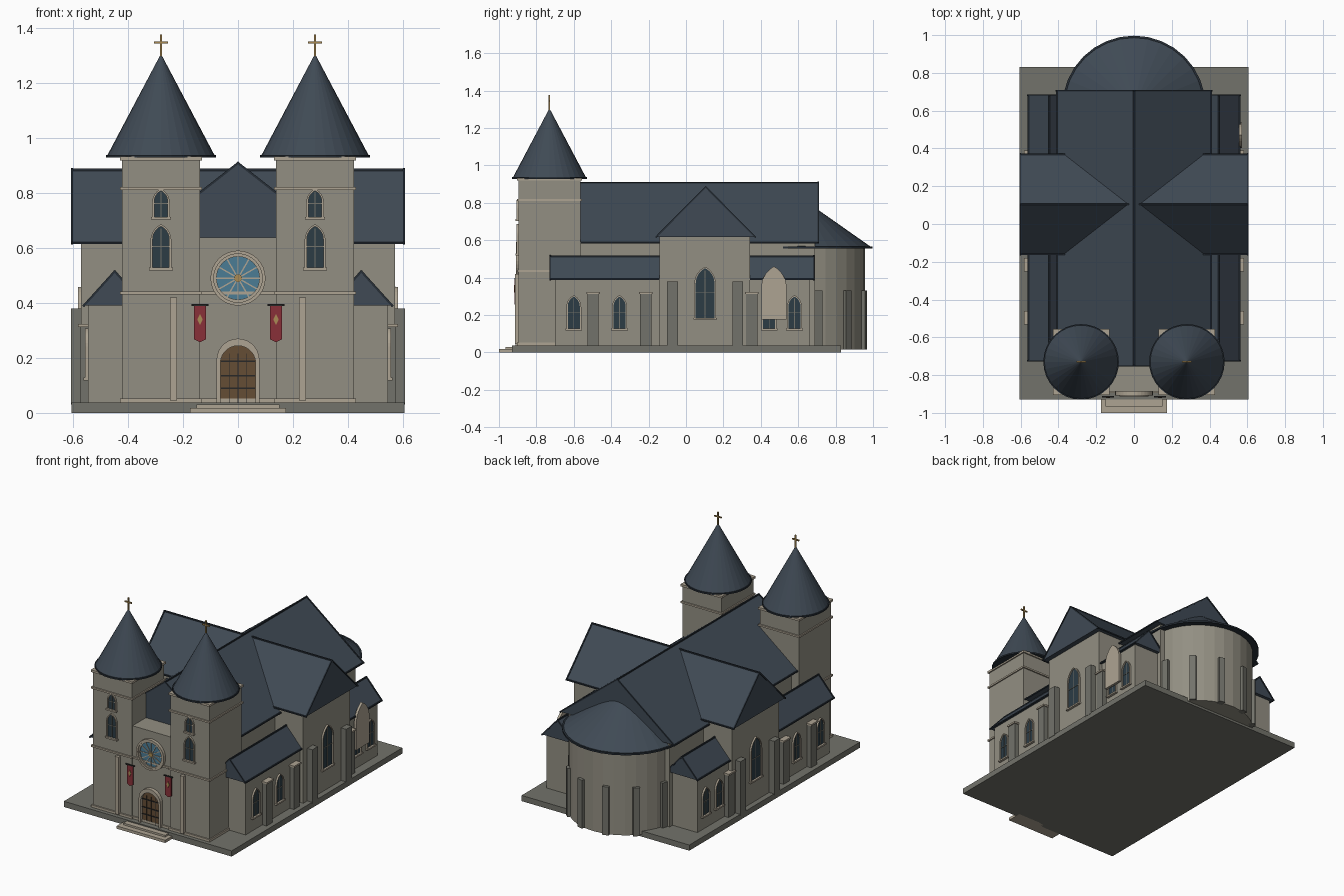
import bpy, bmesh, math
from mathutils import Vector

if "Cube" in bpy.data.objects:
    bpy.data.objects.remove(bpy.data.objects["Cube"])


def mat(name, r, g, b):
    m = bpy.data.materials.new(name)
    m.diffuse_color = (r, g, b, 1)
    m.use_nodes = True
    m.node_tree.nodes["Principled BSDF"].inputs["Base Color"].default_value = m.diffuse_color
    return m


WALL = mat("wall_stone", .29, .275, .225)
TRIM = mat("trim_stone", .42, .37, .29)
GREY = mat("grey_stone", .17, .17, .145)
ROOF = mat("slate", .05, .068, .09)
EDGE = mat("roof_edge", .02, .028, .038)
GLASS = mat("dark_glass", .025, .045, .06)
BLUE = mat("rose_glass", .07, .2, .3)
WOOD = mat("oak", .13, .075, .035)
IRON = mat("iron", .02, .02, .02)
GOLD = mat("gold", .4, .26, .09)
RED = mat("banner_red", .25, .03, .04)


def finish(name, bm, m):
    bmesh.ops.recalc_face_normals(bm, faces=bm.faces)
    me = bpy.data.meshes.new(name)
    bm.to_mesh(me)
    bm.free()
    me.materials.append(m)
    o = bpy.data.objects.new(name, me)
    bpy.context.collection.objects.link(o)
    return o


def at(axis, u, v, d):
    return (d, u, v) if axis == 'x' else (u, d, v)


def prism(name, pts, axis, d0, d1, m):
    # extrude a (u, z) outline along x or y
    bm = bmesh.new()
    a = [bm.verts.new(at(axis, u, v, d0)) for u, v in pts]
    b = [bm.verts.new(at(axis, u, v, d1)) for u, v in pts]
    bm.faces.new(a)
    bm.faces.new(b)
    for i in range(len(pts)):
        j = (i + 1) % len(pts)
        bm.faces.new((a[i], a[j], b[j], b[i]))
    return finish(name, bm, m)


def ring(name, outer, inner, axis, d0, d1, m):
    # frame between two matching outlines
    bm = bmesh.new()
    loops = [[bm.verts.new(at(axis, u, v, d)) for u, v in p]
             for p, d in ((outer, d0), (outer, d1), (inner, d1), (inner, d0))]
    n = len(outer)
    for k in range(4):
        p, q = loops[k], loops[(k + 1) % 4]
        for i in range(n):
            j = (i + 1) % n
            bm.faces.new((p[i], p[j], q[j], q[i]))
    return finish(name, bm, m)


def box(name, x0, x1, y0, y1, z0, z1, m):
    return prism(name, [(x0, z0), (x1, z0), (x1, z1), (x0, z1)], 'y', y0, y1, m)


def cone(name, x, y, z0, z1, r0, r1, m, seg=32):
    bm = bmesh.new()
    bmesh.ops.create_cone(bm, cap_ends=True, segments=seg, radius1=r0, radius2=r1, depth=z1 - z0)
    bmesh.ops.translate(bm, verts=bm.verts, vec=(x, y, (z0 + z1) / 2))
    return finish(name, bm, m)


def beam(name, p, q, w, m):
    p, q = Vector(p), Vector(q)
    bm = bmesh.new()
    bmesh.ops.create_cube(bm, size=1)
    bmesh.ops.scale(bm, verts=bm.verts, vec=(w, w, (q - p).length + w))
    o = finish(name, bm, m)
    o.location = (p + q) / 2
    o.rotation_euler = (q - p).to_track_quat('Z', 'Y').to_euler()
    return o


def arch(c, z0, w, h, rise, n=7):
    hw = w / 2
    R = (hw * hw + rise * rise) / (2 * hw)
    t = math.asin(min(1, rise / R))
    half = [(hw - R + R * math.cos(t * i / n), z0 + h - rise + R * math.sin(t * i / n)) for i in range(n + 1)]
    pts = [(hw, z0)] + half + [(-u, v) for u, v in half[-2::-1]] + [(-hw, z0)]
    return [(c + u, v) for u, v in pts]


def circle(z, r, n=32):
    return [(r * math.cos(math.tau * i / n), z + r * math.sin(math.tau * i / n)) for i in range(n)]


def window(name, axis, d, s, c, z0, w, h):
    # glass, pointed frame, mullion and sill on the wall plane d facing s
    f = .008
    prism(name + "_glass", arch(c, z0, w, h, w * .8), axis, d - s * .01, d + s * .003, GLASS)
    ring(name + "_frame", arch(c, z0 - f / 2, w + 2 * f, h + 1.5 * f, (w + 2 * f) * .8),
         arch(c, z0, w, h, w * .8), axis, d - s * .005, d + s * .011, TRIM)
    bars = [(c - .002, c + .002, z0, z0 + h * .95), (c - w / 2, c + w / 2, z0 + h * .5, z0 + h * .5 + .004),
            (c - w / 2 - .013, c + w / 2 + .013, z0 - .01, z0)]
    for i, (a, b, e, g) in enumerate(bars):
        t = .016 if i == 2 else .006
        prism(name + ("_sill" if i == 2 else "_bar"), [(a, e), (b, e), (b, g), (a, g)], axis,
              d - s * .005, d + s * t, TRIM if i == 2 else GREY)


def gable_roof(name, axis, c, hw, z0, z1, d0, d1):
    # solid roof with dark ridge, verges and eaves
    prism(name, [(c - hw, z0), (c + hw, z0), (c, z1)], axis, d0, d1, ROOF)
    for u, v in ((c, z1), (c - hw, z0), (c + hw, z0)):
        beam(name + "_edge", at(axis, u, v, d0), at(axis, u, v, d1), .008, EDGE)
    for d in (d0, d1):
        for k in (-1, 1):
            beam(name + "_verge", at(axis, c + k * hw, z0, d), at(axis, c, z1, d), .008, EDGE)


# plinth and steps
box("plinth", -.605, .605, -.93, .83, 0, .037, GREY)
box("lower_step", -.175, .175, -1.0, -.9, 0, .018, TRIM)
box("upper_step", -.15, .15, -.965, -.89, .01, .03, TRIM)

# nave, transept and apse
box("nave_wall", -.365, .365, -.78, .69, .03, .6, WALL)
gable_roof("nave_roof", 'y', 0, .41, .587, .908, -.75, .706)
box("transept_wall", -.57, .57, -.142, .342, .03, .62, WALL)
gable_roof("transept_roof", 'x', .105, .265, .617, .884, -.603, .603)
cone("apse_wall", 0, .617, .015, .562, .34, .34, WALL)
cone("apse_roof", 0, .617, .562, .825, .375, 0, ROOF)
cone("apse_eave", 0, .617, .555, .566, .38, .38, EDGE)
for i in range(6):
    a = math.radians(15 + 30 * i)
    o = box("apse_buttress", -.02, .02, -.02, .02, .015, .33, GREY)
    o.location = (.338 * math.cos(a), .617 + .338 * math.sin(a), 0)
    o.rotation_euler.z = a

# facade between the towers
box("facade_wall", -.15, .15, -.888, -.75, .03, .638, WALL)
box("facade_base_band", -.15, .15, -.896, -.88, .037, .052, TRIM)
box("facade_belt", -.15, .15, -.896, -.88, .43, .441, TRIM)

for s in (-1, 1):
    # towers
    tx, ty = s * .28, -.73
    box("tower", tx - .141, tx + .141, -.895, -.565, .03, .93, WALL)
    for z, h in ((.037, .015), (.43, .011), (.81, .011), (.918, .014)):
        box("tower_band", tx - .149, tx + .149, -.904, -.556, z, z + h, TRIM)
    cone("tower_eave", tx, ty, .928, .938, .2, .2, EDGE)
    cone("spire", tx, ty, .936, 1.305, .195, 0, ROOF)
    beam("cross_post", (tx, ty, 1.29), (tx, ty, 1.372), .008, GOLD)
    beam("cross_arm", (tx - .021, ty, 1.346), (tx + .021, ty, 1.346), .008, GOLD)
    window("tower_lower_window", 'y', -.895, -1, tx, .528, .06, .15)
    window("tower_upper_window", 'y', -.895, -1, tx, .712, .048, .095)
    box("facade_pilaster", s * .235 - .013, s * .235 + .013, -.915, -.89, .045, .42, TRIM)

    # banners
    bx = s * .138
    beam("banner_rod", (bx - .028, -.915, .392), (bx + .028, -.915, .392), .007, IRON)
    prism("banner", [(bx - .022, .388), (bx + .022, .388), (bx + .022, .268), (bx, .257), (bx - .022, .268)],
          'y', -.917, -.911, RED)
    prism("banner_diamond", [(bx - .01, .34), (bx, .36), (bx + .01, .34), (bx, .32)], 'y', -.92, -.915, GOLD)

    # side aisles
    x0, x1 = sorted((s * .34, s * .545))
    box("aisle_wall", x0, x1, -.7, .66, .03, .4, WALL)
    gable_roof("aisle_roof", 'y', s * .448, .112, .39, .514, -.725, .682)
    for y in (-.6, -.355, .445, .58):
        window("aisle_window", 'x', s * .545, s, y, .128, .064, .17)
    for y in (-.497, -.215, .352):
        a, b = sorted((s * .53, s * .575))
        box("aisle_buttress", a, b, y - .03, y + .03, .03, .312, GREY)
        a, b = sorted((s * .53, s * .582))
        box("aisle_buttress_cap", a, b, y - .036, y + .036, .312, .323, TRIM)
    window("transept_window", 'x', s * .57, s, .102, .185, .1, .265)
    for y in (-.072, .277):
        a, b = sorted((s * .55, s * .607))
        box("transept_buttress", a, b, y - .029, y + .029, .03, .38, GREY)

# blank arched panel on the right side
prism("arched_panel", arch(.47, .175, .135, .285, .115), 'x', .556, .572, TRIM)

# doorway
prism("door", arch(0, .035, .13, .21, .065), 'y', -.895, -.88, WOOD)
ring("door_frame", arch(0, .035, .156, .235, .078), arch(0, .035, .128, .209, .064), 'y', -.912, -.88, TRIM)
for z in (.09, .135, .188):
    box("door_strap", -.062, .062, -.899, -.89, z - .003, z + .003, IRON)
for x in (-.032, 0, .032):
    box("door_seam", x - .001, x + .001, -.897, -.89, .037, .215, IRON)

# rose window
prism("rose_glass", circle(.49, .085), 'y', -.894, -.88, BLUE)
ring("rose_outer_ring", circle(.49, .1), circle(.49, .088), 'y', -.908, -.88, TRIM)
ring("rose_inner_ring", circle(.49, .09), circle(.49, .078), 'y', -.902, -.88, TRIM)
for i in range(12):
    a = math.tau * i / 12
    beam("rose_spoke", (0, -.895, .49), (.08 * math.cos(a), -.895, .49 + .08 * math.sin(a)), .005, TRIM)
prism("rose_hub", circle(.49, .014, 16), 'y', -.902, -.89, GOLD)
